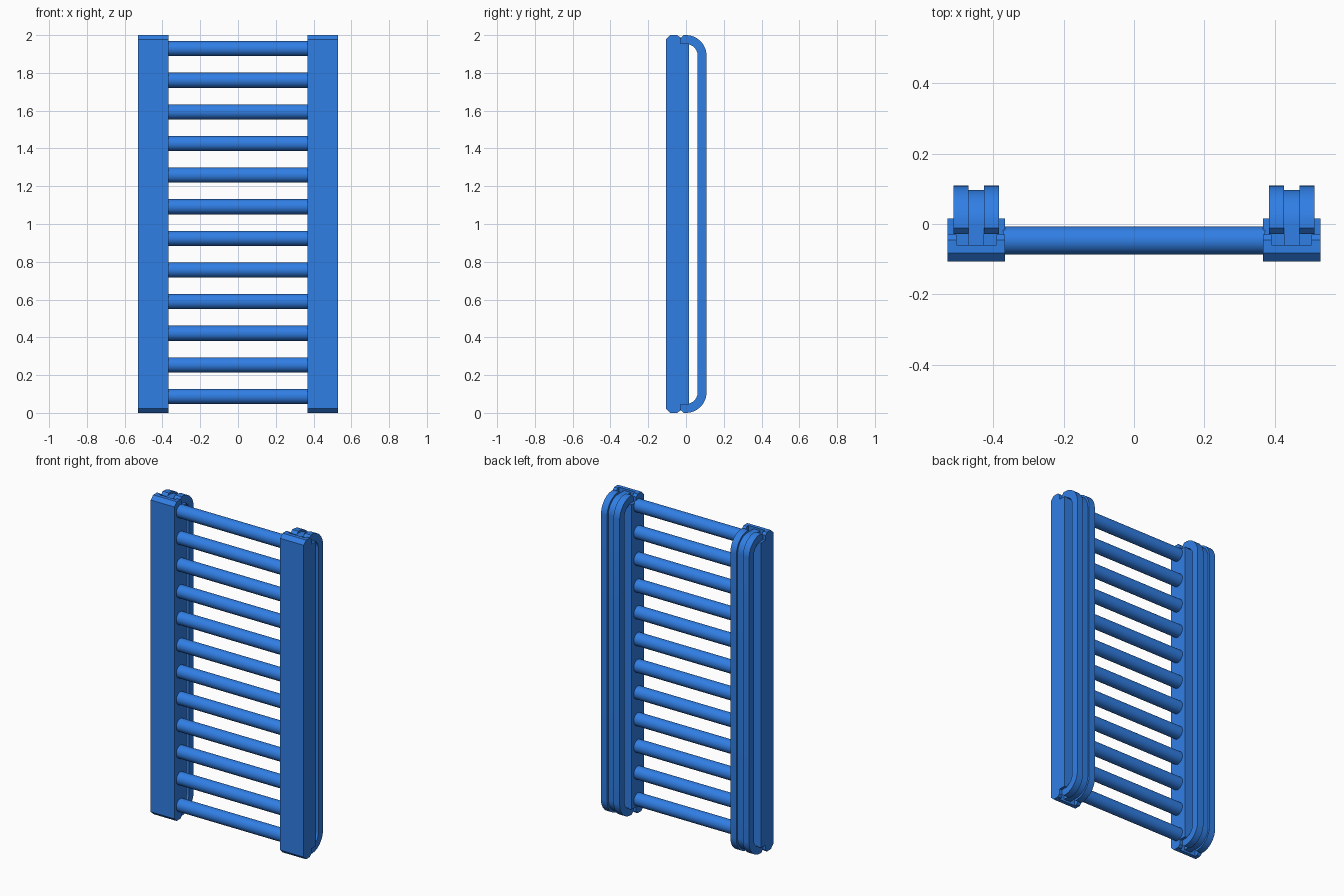
import bpy, bmesh, math
from mathutils import Matrix

cube = bpy.data.objects.get("Cube")
if cube:
    bpy.data.objects.remove(cube, do_unlink=True)

blue = bpy.data.materials.new("blue paint")
blue.use_nodes = True
COLOUR = (0.03, 0.21, 0.78, 1)
blue.diffuse_color = COLOUR
blue.node_tree.nodes["Principled BSDF"].inputs["Base Color"].default_value = COLOUR

HEIGHT = 2.0
RAIL_X = 0.4485      # centre of each upright
RAIL_HALF = 0.0815   # half width of each upright


def finish(name, bm, smooth=False):
    bmesh.ops.recalc_face_normals(bm, faces=bm.faces)
    mesh = bpy.data.meshes.new(name)
    bm.to_mesh(mesh)
    bm.free()
    mesh.materials.append(blue)
    obj = bpy.data.objects.new(name, mesh)
    bpy.context.collection.objects.link(obj)
    bpy.ops.object.select_all(action='DESELECT')
    obj.select_set(True)
    bpy.context.view_layer.objects.active = obj
    if smooth:
        bpy.ops.object.shade_smooth_by_angle(angle=math.radians(35))
    return obj


def extrude_x(bm, outline, x0, x1):
    """Extrude a closed (y, z) outline between two x positions."""
    face = bm.faces.new([bm.verts.new((x0, y, z)) for y, z in outline])
    new = bmesh.ops.extrude_face_region(bm, geom=[face])["geom"]
    verts = [v for v in new if isinstance(v, bmesh.types.BMVert)]
    bmesh.ops.translate(bm, verts=verts, vec=(x1 - x0, 0, 0))


def mirrored(points):
    """Continue an upper half outline with its reflection about mid height."""
    return points + [(y, HEIGHT - z) for y, z in reversed(points)]


def band_outline(tip, outset):
    """C-shaped outline of the back bracket, with rounded corners."""
    centre_y, centre_z = -0.001, 1.89
    arcs = []
    for radius in (0.11 - outset, 0.063):
        arcs.append([(centre_y + radius * math.sin(a), centre_z + radius * math.cos(a))
                     for a in (math.radians(90 * i / 14) for i in range(15))])
    outer = mirrored(tip[:-1] + arcs[0])
    inner = mirrored(tip[-1:] + arcs[1])
    return outer + inner[::-1]


rail_outline = mirrored([(0.015, 1.955), (-0.03, 1.955), (-0.03, 1.986),
                         (-0.045, 2.0), (-0.083, 2.0), (-0.107, 1.977)])
rib_outline = band_outline([(-0.028, 1.984), (-0.012, 2.0), (-0.028, 1.953)], 0)
web_outline = band_outline([(-0.06, 1.988), (-0.06, 1.953)], 0.012)

for side, s in (("left", 1), ("right", -1)):
    cx = s * RAIL_X

    # Upright with a hook pocket cut in each end
    bm = bmesh.new()
    extrude_x(bm, rail_outline, cx - RAIL_HALF, cx + RAIL_HALF)
    rail = finish(side + "_upright", bm)
    bm = bmesh.new()
    for z in (0, HEIGHT):
        place = Matrix.Translation((cx, -0.04, z)) @ Matrix.Diagonal((0.114, 0.04, 0.09, 1))
        bmesh.ops.create_cube(bm, size=1, matrix=place)
    cutter = finish("pocket_cutter", bm)
    cutter.hide_render = True
    cut = rail.modifiers.new("pockets", 'BOOLEAN')
    cut.operation = 'DIFFERENCE'
    cut.solver = 'EXACT'
    cut.object = cutter
    bpy.context.view_layer.objects.active = rail
    bpy.ops.object.modifier_apply(modifier=cut.name)
    bpy.data.objects.remove(cutter, do_unlink=True)

    # Back bracket: two ribs and the recessed web with hooked ends
    bm = bmesh.new()
    for r in (-1, 1):
        extrude_x(bm, rib_outline, cx + r * 0.0225, cx + r * 0.065)
    finish(side + "_bracket_ribs", bm, True)
    bm = bmesh.new()
    extrude_x(bm, web_outline, cx - 0.0225, cx + 0.0225)
    finish(side + "_bracket_web", bm, True)

# Cross tubes
for i in range(12):
    bm = bmesh.new()
    place = Matrix.Translation((0, -0.047, 0.087 + i * 0.1674)) @ Matrix.Rotation(math.pi / 2, 4, 'Y')
    bmesh.ops.create_cone(bm, cap_ends=True, segments=40, radius1=0.04, radius2=0.04,
                          depth=2 * (RAIL_X - RAIL_HALF) + 0.01, matrix=place)
    finish(f"cross_tube_{i + 1}", bm, True)
